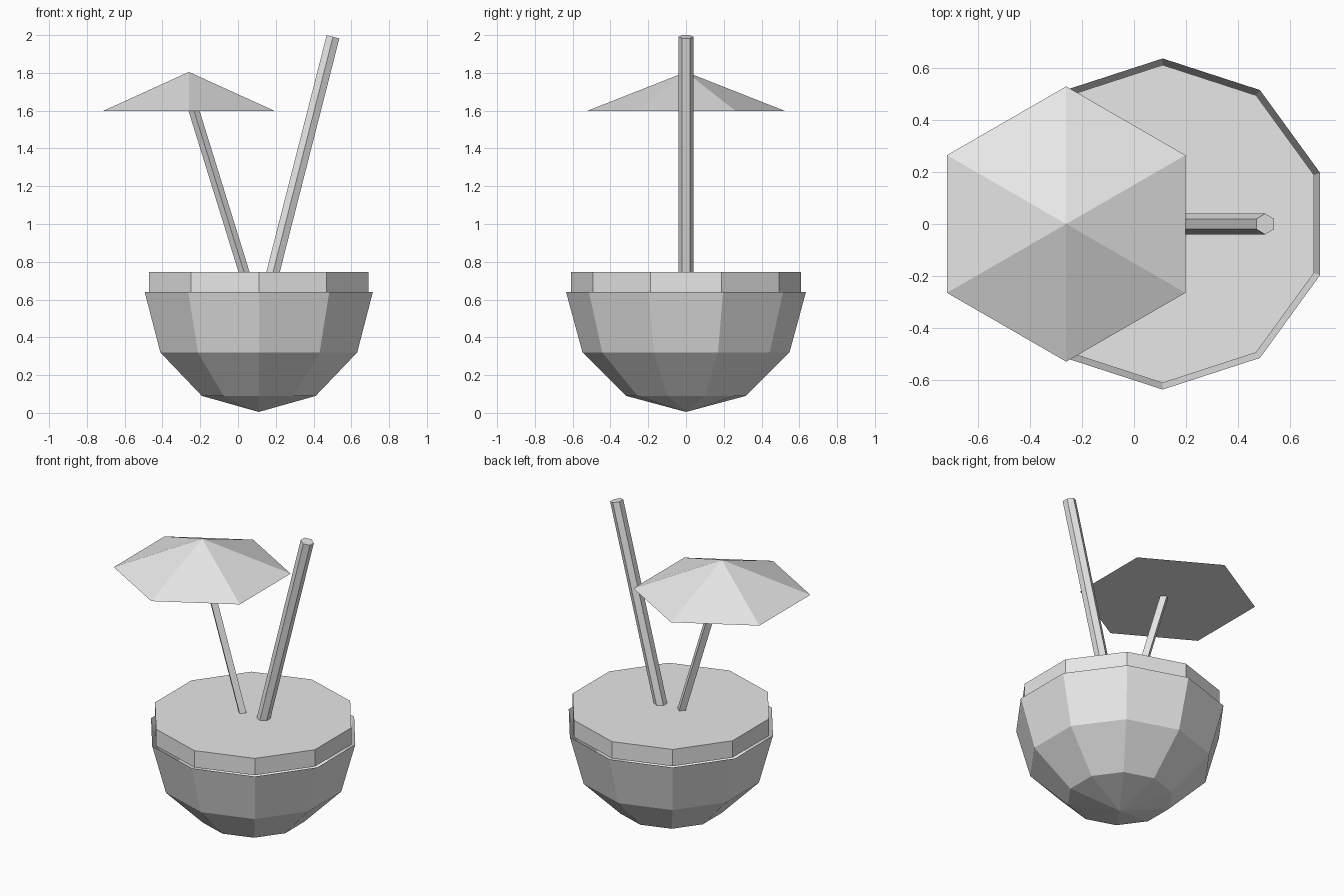
import bpy
import bmesh
from math import sin, cos, pi
from mathutils import Vector

cube = bpy.data.objects.get("Cube")
if cube:
    bpy.data.objects.remove(cube, do_unlink=True)

grey = bpy.data.materials.new("light_grey")
grey.use_nodes = True
grey.diffuse_color = (0.8, 0.8, 0.8, 1)
grey.node_tree.nodes["Principled BSDF"].inputs["Base Color"].default_value = (0.8, 0.8, 0.8, 1)


def lathe(name, sides, profile, base=(0, 0, 0), axis=(0, 0, 1), cap_ends=True):
    """Flat-sided solid from (radius, height) pairs; one corner faces the front."""
    bm = bmesh.new()
    up = Vector(axis).normalized()
    front = Vector((0, -1, 0))
    side = front.cross(up)
    base = Vector(base)
    rings = []
    for radius, height in profile:
        count = sides if radius > 0 else 1
        rings.append([bm.verts.new(base + up * height + radius *
                      (front * cos(2 * pi * i / sides) + side * sin(2 * pi * i / sides)))
                      for i in range(count)])
    for low, high in zip(rings, rings[1:]):
        for i in range(sides):
            j = (i + 1) % sides
            loop = [low[i % len(low)], low[j % len(low)],
                    high[j % len(high)], high[i % len(high)]]
            bm.faces.new(list(dict.fromkeys(loop)))
    if cap_ends:
        for ring in (rings[0], rings[-1]):
            if len(ring) > 2:
                bm.faces.new(ring)
    bmesh.ops.recalc_face_normals(bm, faces=bm.faces)
    mesh = bpy.data.meshes.new(name)
    bm.to_mesh(mesh)
    bm.free()
    mesh.materials.append(grey)
    obj = bpy.data.objects.new(name, mesh)
    bpy.context.collection.objects.link(obj)
    return obj


def rod(name, sides, radius, start, end):
    """Straight stick between two points."""
    axis = Vector(end) - Vector(start)
    return lathe(name, sides, [(radius, 0), (radius, axis.length)], start, axis)


# Open coconut shell and the filling resting in its rim
CENTRE = (0.11, 0, 0)
shell = lathe("coconut_shell", 10,
              [(0, 0.005), (0.317, 0.09), (0.548, 0.32), (0.635, 0.64)],
              CENTRE, cap_ends=False)
lathe("filling", 10, [(0.61, 0.637), (0.61, 0.747)], CENTRE)

# Drinking straw
rod("straw", 6, 0.04, (0.165, 0, 0.665), (0.503, 0, 1.991))

# Paper umbrella on its stick
rod("umbrella_stick", 4, 0.028, (0.057, 0, 0.665), (-0.25, 0, 1.655))
lathe("umbrella_canopy", 6, [(0.528, 1.597), (0, 1.805)], (-0.26, 0, 0))
